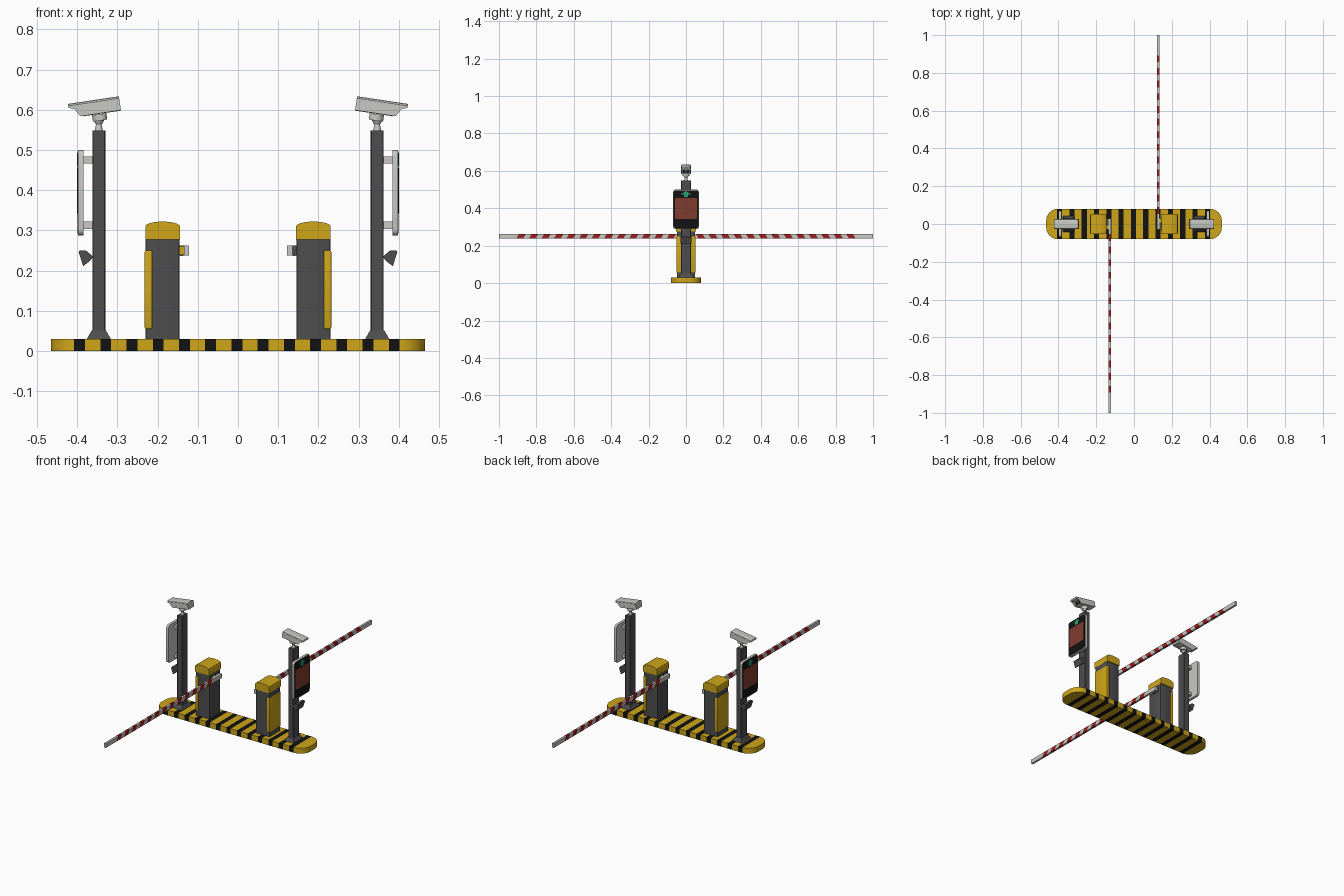
import bpy, bmesh, math
from mathutils import Matrix, Vector

if "Cube" in bpy.data.objects:
    bpy.data.objects.remove(bpy.data.objects["Cube"])


def material(name, rgb):
    m = bpy.data.materials.new(name)
    m.use_nodes = True
    m.diffuse_color = (*rgb, 1)
    m.node_tree.nodes["Principled BSDF"].inputs["Base Color"].default_value = (*rgb, 1)
    return m


YELLOW = material("safety yellow", (0.62, 0.38, 0.01))
BLACK = material("black", (0.006, 0.006, 0.006))
DARK = material("dark grey metal", (0.075, 0.075, 0.078))
LIGHT = material("light grey paint", (0.58, 0.58, 0.55))
RED = material("barrier red", (0.32, 0.015, 0.015))
DISPLAY = material("display red brown", (0.22, 0.045, 0.028))
GREEN = material("signal green", (0.02, 0.36, 0.16))

turn = Matrix.Identity(4)   # half turn used for the second lane
suffix = ""


def finish(bm, name, *mats):
    bmesh.ops.recalc_face_normals(bm, faces=bm.faces)
    bm.transform(turn)
    me = bpy.data.meshes.new(name + suffix)
    bm.to_mesh(me)
    bm.free()
    for m in mats:
        me.materials.append(m)
    me.polygons.foreach_set("use_smooth", [True] * len(me.polygons))
    me.set_sharp_from_angle(angle=math.radians(30))
    ob = bpy.data.objects.new(name + suffix, me)
    bpy.context.collection.objects.link(ob)
    return ob


def box_mesh(lo, hi, bevel=0, axis=None, segments=3):
    """Box between two corners; bevel edges along one axis, or all of them."""
    lo, hi = Vector(lo), Vector(hi)
    bm = bmesh.new()
    bmesh.ops.create_cube(bm, size=1)
    for v in bm.verts:
        v.co = Vector([l + (c + 0.5) * (h - l) for c, l, h in zip(v.co, lo, hi)])
    if bevel:
        edges = [e for e in bm.edges if axis is None or
                 abs((e.verts[0].co - e.verts[1].co).normalized()[axis]) > 0.9]
        bmesh.ops.bevel(bm, geom=edges, offset=bevel, segments=segments,
                        profile=0.5, affect='EDGES')
    return bm


def box(name, lo, hi, mat, bevel=0, axis=None, segments=3):
    return finish(box_mesh(lo, hi, bevel, axis, segments), name, mat)


def prism(name, points, lo, hi, mat, axis=1):
    """Extrude a 2D outline along y (points are x, z) or x (points are y, z)."""
    bm = bmesh.new()
    place = (lambda a, b, t: (a, t, b)) if axis == 1 else (lambda a, b, t: (t, a, b))
    face = bm.faces.new([bm.verts.new(place(a, b, lo)) for a, b in points])
    ext = bmesh.ops.extrude_face_region(bm, geom=[face])["geom"]
    shift = Vector(place(0, 0, hi - lo))
    bmesh.ops.translate(bm, vec=shift, verts=[v for v in ext if isinstance(v, bmesh.types.BMVert)])
    return finish(bm, name, mat)


def cone(name, center, r1, r2, depth, mat, sides=20, rot=Matrix.Identity(4), scale=(1, 1, 1)):
    bm = bmesh.new()
    bmesh.ops.create_cone(bm, cap_ends=True, segments=sides, radius1=r1, radius2=r2, depth=depth,
                          matrix=Matrix.Translation(center) @ rot @ Matrix.Diagonal((*scale, 1)))
    return finish(bm, name, mat)


def stripe(bm, normal, start, period, width, count):
    """Cut bands across a mesh and give them the second material."""
    normal = Vector(normal)
    for k in range(count):
        for d in (start + k * period, start + k * period + width):
            bmesh.ops.bisect_plane(bm, geom=bm.verts[:] + bm.edges[:] + bm.faces[:],
                                   plane_co=normal * d / normal.length_squared, plane_no=normal)
    for f in bm.faces:
        t = f.calc_center_median().dot(normal) - start
        f.material_index = int(0 <= t < count * period and t % period < width)


# striped traffic island
island = box_mesh((-0.465, -0.08, 0), (0.465, 0.08, 0.03), 0.062, 2, 8)
stripe(island, (1, 0, 0), -0.4075, 0.0652, 0.027, 13)
finish(island, "island_base", YELLOW, BLACK)

for suffix, angle in (("_left", 0), ("_right", math.pi)):
    turn = Matrix.Rotation(angle, 4, 'Z')

    # barrier cabinet with domed cap and wrapped door
    box("cabinet_body", (0.145, -0.048, 0.03), (0.23, 0.048, 0.278), DARK, 0.004, 2, 2)
    dome = [(0.1875 + 0.043 * math.cos(a), 0.31 + 0.012 * math.sin(a))
            for a in [math.pi * i / 12 for i in range(13)]]
    prism("cabinet_cap", [(0.1445, 0.277)] + dome[::-1] + [(0.2305, 0.277)], -0.053, 0.053, YELLOW)
    box("cabinet_door", (0.213, -0.051, 0.055), (0.232, 0.051, 0.25), YELLOW, 0.004)

    # pivot clamp and striped barrier arm
    box("arm_pivot", (0.132, -0.028, 0.237), (0.148, 0.008, 0.263), DARK, 0.005, 1, 2)
    box("arm_clamp", (0.132, 0.008, 0.239), (0.147, 0.03, 0.261), YELLOW, 0.005, 1, 2)
    arm = box_mesh((0.122, -0.03, 0.238), (0.134, 1.0, 0.262))
    stripe(arm, (0, 1, 0.6), 0.21, 0.067, 0.036, 13)
    finish(arm, "barrier_arm", LIGHT, RED)

    # camera pole with flared foot
    box("pole", (0.33, -0.026, 0.03), (0.362, 0.026, 0.548), DARK, 0.002, 2, 1)
    foot = box_mesh((0.316, -0.042, 0.03), (0.376, 0.042, 0.051))
    for v in foot.verts:
        if v.co.z > 0.04:
            v.co.x = 0.346 + (v.co.x - 0.346) * 0.6
            v.co.y *= 0.68
    finish(foot, "pole_foot", DARK)

    # information display on two brackets
    for name, z in (("lower", 0.313), ("upper", 0.475)):
        box(name + "_display_bracket", (0.36, -0.022, z - 0.009), (0.386, 0.022, z + 0.009), LIGHT)
    box("display_case", (0.384, -0.07, 0.288), (0.398, 0.07, 0.5), LIGHT, 0.014, 0, 4)
    box("display_glass", (0.397, -0.066, 0.293), (0.3995, 0.066, 0.496), BLACK, 0.012, 0, 4)
    box("display_panel", (0.399, -0.059, 0.342), (0.4005, 0.059, 0.455), DISPLAY, 0.006, 0, 3)
    arrow = [(0, 0.492), (0.028, 0.475), (0.011, 0.475), (0.011, 0.46),
             (-0.011, 0.46), (-0.011, 0.475), (-0.028, 0.475)]
    prism("display_arrow", arrow, 0.399, 0.4005, GREEN, axis=0)

    # angled intercom on the pole
    prism("intercom", [(0.36, 0.235), (0.378, 0.25), (0.394, 0.25), (0.396, 0.246),
                       (0.385, 0.211), (0.368, 0.224)], -0.03, 0.03, DARK)

    # camera swivel
    cone("camera_neck", (0.346, 0, 0.556), 0.010, 0.007, 0.018, LIGHT)
    cone("camera_joint", (0.346, 0, 0.569), 0.008, 0.013, 0.01, LIGHT)
    tilt = Matrix.Rotation(math.radians(8.5), 4, 'Y')
    cone("camera_mount", (0.344, 0, 0.581), 0.018, 0.018, 0.016, LIGHT, rot=tilt)

    # tilted camera housing, built level and rotated about its middle
    level = turn
    turn = turn @ Matrix.Translation((0.345, 0, 0.608)) @ tilt
    box("camera_body", (-0.052, -0.022, -0.018), (0.044, 0.022, 0.016), LIGHT, 0.003, 0, 2)
    box("camera_hood", (-0.052, -0.026, 0.008), (0.076, 0.026, 0.018), LIGHT, 0.005, 0, 2)
    for side, y in (("near", -0.026), ("far", 0.022)):
        prism(side + "_camera_cheek", [(-0.052, -0.017), (0.05, -0.017), (0.062, 0.003),
                                       (0.076, 0.008), (0.076, 0.012), (-0.052, 0.012)],
              y, y + 0.004, LIGHT)
    box("camera_window", (0.043, -0.019, -0.012), (0.046, 0.019, 0.007), BLACK)
    cone("camera_lens", (0.047, 0, -0.002), 0.008, 0.007, 0.004, DARK,
         rot=Matrix.Rotation(math.pi / 2, 4, 'Y'))
    turn = level
